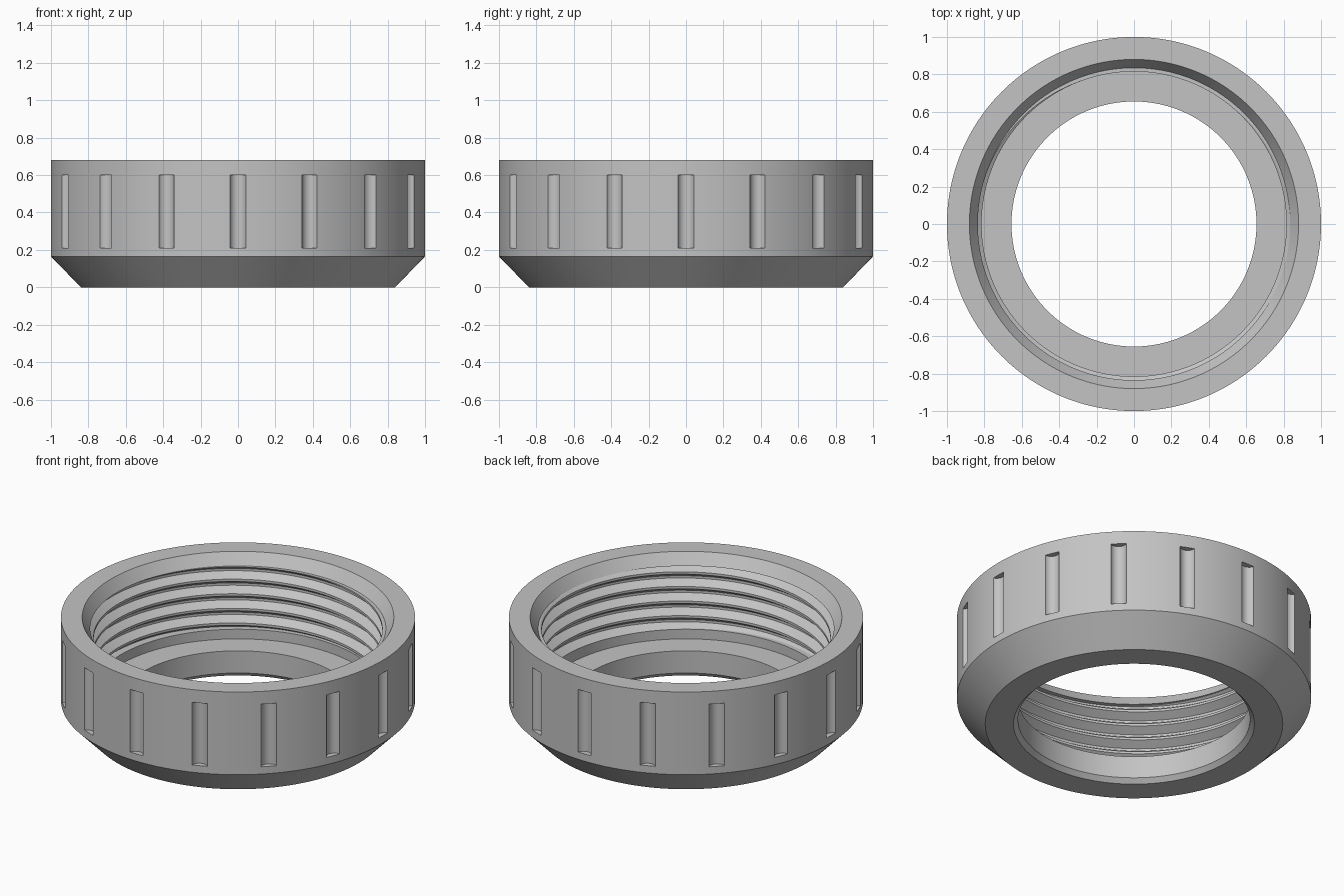
import bpy, bmesh, math
from mathutils import Matrix, Vector

cube = bpy.data.objects.get("Cube")
if cube:
    bpy.data.objects.remove(cube, do_unlink=True)

SEGMENTS = 192
PITCH = 0.091
CREST, ROOT = 0.815, 0.862
THREAD_LOW, THREAD_HIGH = 0.225, 0.61
FLAT = 0.16          # share of the pitch taken by crest and by root flats
TURNS = 7

# One material for the whole part
grey = bpy.data.materials.new("plain grey")
grey.use_nodes = True
colour = (0.55, 0.55, 0.55, 1)
grey.diffuse_color = colour
grey.node_tree.nodes["Principled BSDF"].inputs["Base Color"].default_value = colour


def thread_radius(z, turn):
    """Trapezoid thread radius at a height, for a fraction of a full turn."""
    phase = ((z - THREAD_LOW) / PITCH - turn) % 1
    away = abs(phase - 0.5) * 2              # 0 at the root, 1 at the crest
    slope = (away - FLAT) / (1 - 2 * FLAT)
    return ROOT + (CREST - ROOT) * min(1, max(0, slope))


def section(turn):
    """Closed cross-section of the ring, thread points following the helix."""
    points = [(0.68, 0), (0.84, 0), (1, 0.165), (1, 0.68), (0.88, 0.68), (0.835, THREAD_HIGH)]
    corners = [FLAT / 2, 0.5 - FLAT / 2, 0.5 + FLAT / 2, 1 - FLAT / 2]
    for k in range(TURNS - 1, -3, -1):
        for c in reversed(corners):
            z = THREAD_LOW + PITCH * (k + c + turn)
            z = min(THREAD_HIGH, max(THREAD_LOW, z))
            points.append((thread_radius(z, turn), z))
    return points + [(CREST, THREAD_LOW), (CREST, 0.165), (0.655, 0.165), (0.655, 0.027)]


def new_object(name, bm):
    bmesh.ops.recalc_face_normals(bm, faces=bm.faces)
    mesh = bpy.data.meshes.new(name)
    bm.to_mesh(mesh)
    bm.free()
    obj = bpy.data.objects.new(name, mesh)
    bpy.context.collection.objects.link(obj)
    return obj


# Threaded ring body, swept around z
bm = bmesh.new()
columns = []
for i in range(SEGMENTS + 1):
    a = math.tau * i / SEGMENTS
    columns.append([bm.verts.new((r * math.cos(a), r * math.sin(a), z))
                    for r, z in section(i / SEGMENTS)])
for left, right in zip(columns, columns[1:]):
    for j in range(len(left)):
        n = (j + 1) % len(left)
        bm.faces.new((left[j], right[j], right[n], left[n]))
bmesh.ops.remove_doubles(bm, verts=bm.verts, dist=0.00005)
ring = new_object("threaded_ring", bm)
ring.data.materials.append(grey)

# Sixteen round-bottomed grip grooves
bm = bmesh.new()
for i in range(16):
    a = math.tau * i / 16
    place = Vector((1.012 * math.cos(a), 1.012 * math.sin(a), 0.405))
    bmesh.ops.create_cone(bm, cap_ends=True, segments=32, radius1=0.046, radius2=0.046, depth=0.39,
                          matrix=Matrix.Translation(place) @ Matrix.Rotation(a, 4, 'Z'))
cutter = new_object("groove_cutter", bm)
cutter.hide_render = True

cut = ring.modifiers.new("grip_grooves", 'BOOLEAN')
cut.object = cutter
cut.operation = 'DIFFERENCE'
cut.solver = 'EXACT'
bpy.ops.object.select_all(action='DESELECT')
bpy.context.view_layer.objects.active = ring
ring.select_set(True)
bpy.ops.object.modifier_apply(modifier=cut.name)
bpy.data.objects.remove(cutter, do_unlink=True)

# Smooth round walls, crisp rims and thread edges
bpy.ops.object.shade_smooth_by_angle(angle=math.radians(25))
